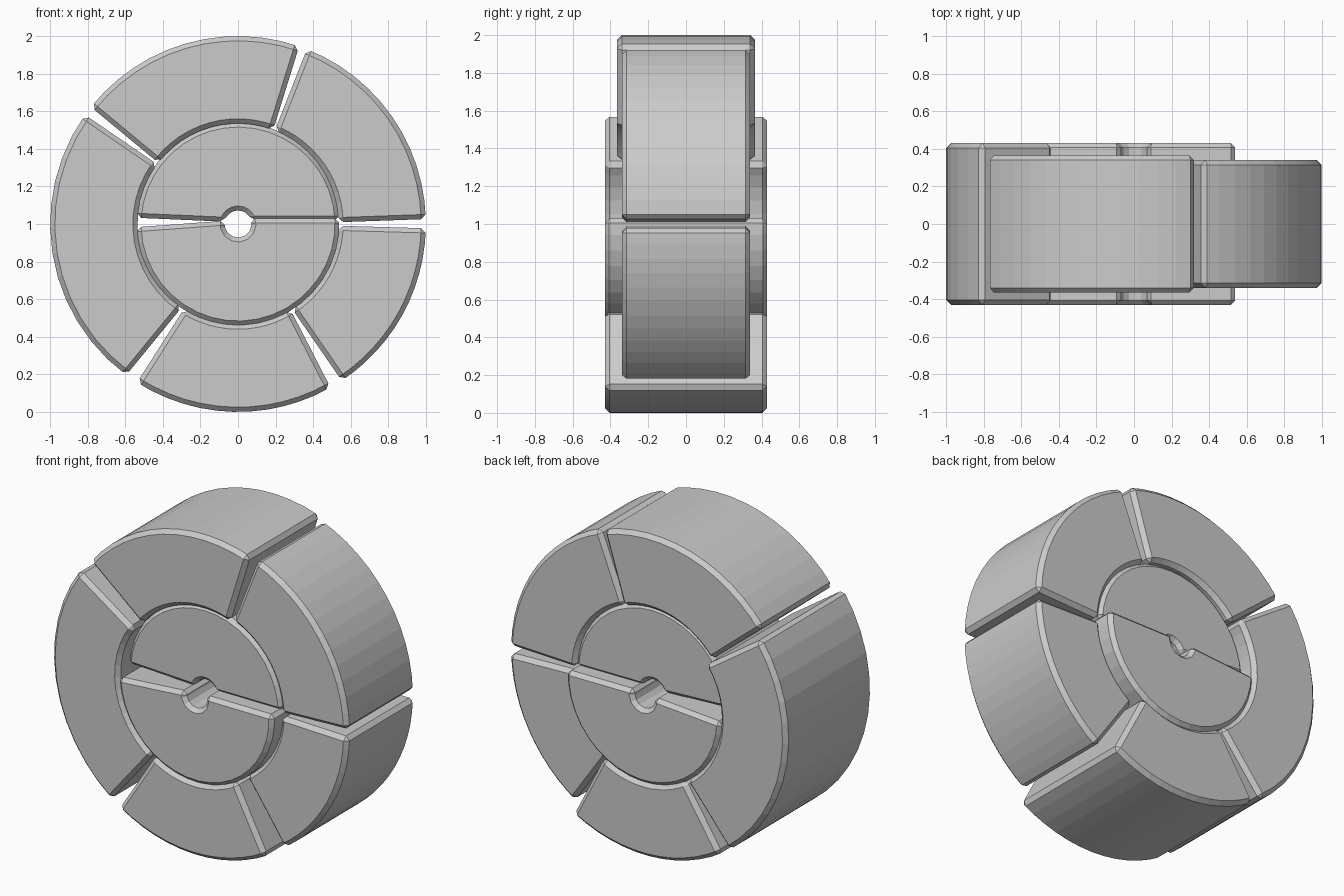
import bpy, bmesh
from math import sin, cos, radians, asin, degrees, pi

if "Cube" in bpy.data.objects:
    bpy.data.objects.remove(bpy.data.objects["Cube"])

CZ = 1.0        # wheel axle height
BEVEL = 0.025


def arc(r, a0, a1, n):
    """Points on an arc in the XZ plane around the axle, angles in degrees."""
    return [(r * cos(radians(a0 + (a1 - a0) * i / n)),
             CZ + r * sin(radians(a0 + (a1 - a0) * i / n))) for i in range(n + 1)]


def slab(name, profile, half):
    """Extrude an XZ profile along y and chamfer its sharp edges."""
    bm = bmesh.new()
    front = [bm.verts.new((x, -half, z)) for x, z in profile]
    back = [bm.verts.new((x, half, z)) for x, z in profile]
    bm.faces.new(front)
    bm.faces.new(back[::-1])
    n = len(profile)
    for i in range(n):
        j = (i + 1) % n
        bm.faces.new((front[i], back[i], back[j], front[j]))
    bmesh.ops.recalc_face_normals(bm, faces=bm.faces)
    mesh = bpy.data.meshes.new(name)
    bm.to_mesh(mesh)
    bm.free()
    obj = bpy.data.objects.new(name, mesh)
    bpy.context.collection.objects.link(obj)
    mod = obj.modifiers.new("chamfer", 'BEVEL')
    mod.width = BEVEL
    mod.segments = 1
    mod.limit_method = 'ANGLE'
    mod.angle_limit = radians(30)
    return obj


# Outer ring: name, outer start/end angle, inner start/end angle, half thickness
RING = [
    ("rim_upper_right", 1.5, 68.5, 1.0, 68.5, 0.34),
    ("rim_top", 71.0, 141.5, 69.5, 142.5, 0.365),
    ("rim_left", 144.5, 233.5, 143.5, 236.0, 0.43),
    ("rim_bottom", 237.5, 299.5, 237.5, 301.5, 0.43),
    ("rim_lower_right", 303.5, 358.7, 302.5, 359.0, 0.34),
]
for name, o0, o1, i0, i1, half in RING:
    slab(name, arc(1.0, o0, o1, 12) + arc(0.535, i1, i0, 12), half)


def half_disc(name, a0, a1, h0, h1, half):
    """Half disc with a half-round notch for the axle hole."""
    slab(name, arc(0.54, a0, a1, 20) + arc(0.072, h1, h0, 8), half)


# Hub halves, the lower one thicker than the upper one
half_disc("hub_upper", 2.0, 176.5, 16, 170, 0.335)
half_disc("hub_lower", 181.8, 363.0, 166, 384, 0.43)
